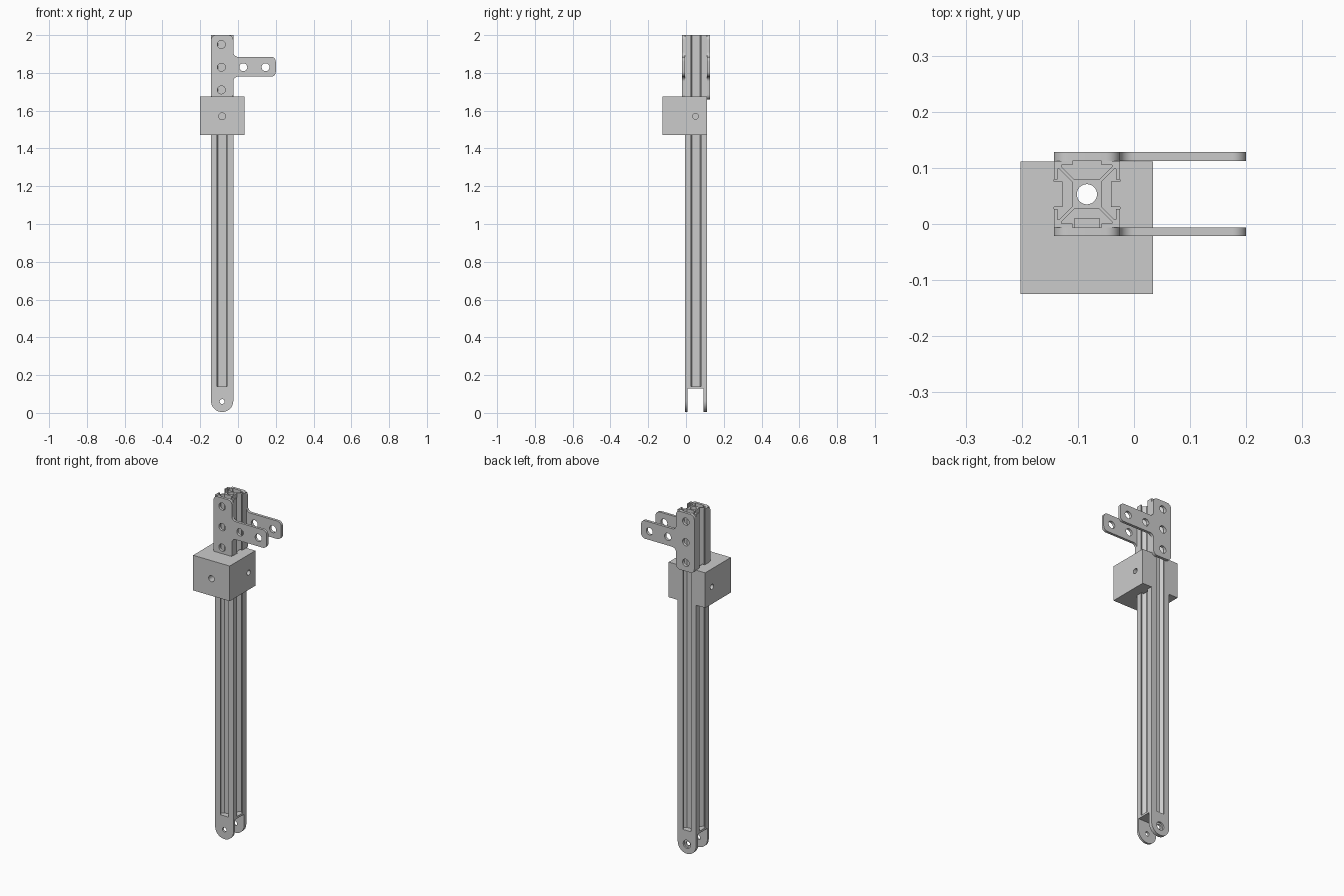
import bpy, bmesh, math
from mathutils import Vector, Matrix

if "Cube" in bpy.data.objects:
    bpy.data.objects.remove(bpy.data.objects["Cube"], do_unlink=True)

grey = bpy.data.materials.new("plain grey")
grey.use_nodes = True
grey.diffuse_color = (0.6, 0.6, 0.6, 1)
grey.node_tree.nodes["Principled BSDF"].inputs["Base Color"].default_value = (0.6, 0.6, 0.6, 1)

CX, CY, HALF = -0.084, 0.053, 0.059   # rail axis and half width
LEFT, RIGHT, FRONT, BACK = CX - HALF, CX + HALF, CY - HALF, CY + HALF


def circle(x, y, r, n=32):
    return [(x + r * math.cos(2 * math.pi * i / n), y + r * math.sin(2 * math.pi * i / n)) for i in range(n)]


def rounded(corners, steps=8):
    """Outline with an arc of the given radius at each (x, y, radius) corner."""
    out = []
    for i, (x, y, r) in enumerate(corners):
        p = Vector((x, y))
        a = (Vector(corners[i - 1][:2]) - p).normalized()
        b = (Vector(corners[(i + 1) % len(corners)][:2]) - p).normalized()
        half = a.angle(b) / 2
        centre = p + (a + b).normalized() * r / math.sin(half)
        start, end = ((p + d * r / math.tan(half) - centre).normalized() for d in (a, b))
        out += [tuple(centre + start.slerp(end, k / steps).normalized() * r) for k in range(steps + 1)]
    return out


def extrude(name, loops, low, high, upright=False):
    """Extrude an outline with holes along z, or along y when upright."""
    curve = bpy.data.curves.new(name, "CURVE")
    curve.dimensions, curve.fill_mode = "2D", "BOTH"
    curve.extrude = (high - low) / 2
    for loop in loops:
        s = curve.splines.new("POLY")
        s.points.add(len(loop) - 1)
        for point, (x, y) in zip(s.points, loop):
            point.co = (x, y, 0, 1)
        s.use_cyclic_u = True
    temp = bpy.data.objects.new(name, curve)
    bpy.context.collection.objects.link(temp)
    mesh = bpy.data.meshes.new_from_object(temp.evaluated_get(bpy.context.evaluated_depsgraph_get()))
    bpy.data.objects.remove(temp)
    mid = (low + high) / 2
    if upright:
        mesh.transform(Matrix.Translation((0, mid, 0)) @ Matrix.Rotation(math.pi / 2, 4, "X"))
    else:
        mesh.transform(Matrix.Translation((0, 0, mid)))
    bm = bmesh.new()
    bm.from_mesh(mesh)
    bmesh.ops.remove_doubles(bm, verts=bm.verts, dist=1e-5)
    bmesh.ops.recalc_face_normals(bm, faces=bm.faces)
    bm.to_mesh(mesh)
    bm.free()
    mesh.materials.clear()
    mesh.materials.append(grey)
    obj = bpy.data.objects.new(name, mesh)
    bpy.context.collection.objects.link(obj)
    return obj


def drill(obj, start, end, r):
    """Cut a round hole through obj from start to end."""
    start, end = Vector(start), Vector(end)
    axis = end - start
    bpy.ops.mesh.primitive_cylinder_add(vertices=32, radius=r, depth=axis.length, location=(start + end) / 2)
    cutter = bpy.context.object
    cutter.name = "hole_cutter"
    cutter.data.materials.append(grey)
    cutter.rotation_euler = axis.to_track_quat("Z", "Y").to_euler()
    cutter.hide_render = True
    mod = obj.modifiers.new("hole", "BOOLEAN")
    mod.operation, mod.object, mod.solver = "DIFFERENCE", cutter, "EXACT"
    bpy.context.view_layer.update()
    mesh = bpy.data.meshes.new_from_object(obj.evaluated_get(bpy.context.evaluated_depsgraph_get()))
    obj.modifiers.clear()
    obj.data = mesh
    bpy.data.objects.remove(cutter, do_unlink=True)


# Slotted rail: one T-slot outline repeated on four sides
slot = [(0.026, HALF), (0.026, 0.052), (0.045, 0.052), (0.045, 0.049), (0.022, 0.026)]
side = [(-HALF, HALF)] + [(-x, y) for x, y in slot] + slot[::-1]
profile = []
for turn in range(4):
    c, s = (1, 0, -1, 0)[turn], (0, -1, 0, 1)[turn]
    profile += [(CX + c * x - s * y, CY + s * x + c * y) for x, y in side]
bore = circle(CX, CY, 0.018)
extrude("slotted_rail", [profile, bore], 0.14, 2)

# Forked foot: bored cap and two rounded lugs
cap = [(LEFT, FRONT), (RIGHT, FRONT), (RIGHT, BACK), (LEFT, BACK)]
extrude("foot_cap", [cap, bore], 0.128, 0.14)
lug = rounded([(LEFT, 0.005, 0.0585), (RIGHT, 0.005, 0.0585), (RIGHT, 0.14, 0.0005), (LEFT, 0.14, 0.0005)], 16)
pin_hole = circle(CX, 0.06, 0.013)
extrude("front_lug", [lug, pin_hole], FRONT, 0.007, True)
back_lug = extrude("back_lug", [lug, pin_hole], 0.092, BACK, True)
drill(back_lug, (CX, 0.102, 0.06), (CX, 0.15, 0.06), 0.024)

# Sliding block: open channel at the back with keys reaching into the slots
key, reach = 0.023, 0.016
half_block = [(RIGHT, 0.111), (RIGHT, CY + key), (RIGHT - reach, CY + key), (RIGHT - reach, CY - key),
              (RIGHT, CY - key), (RIGHT, FRONT), (CX + key, FRONT), (CX + key, FRONT + reach)]
block_outline = [(-0.202, -0.125), (0.034, -0.125), (0.034, 0.111)] + half_block
block_outline += [(2 * CX - x, y) for x, y in half_block[::-1]] + [(-0.202, 0.111)]
block = extrude("sliding_block", [block_outline], 1.47, 1.675)
drill(block, (CX, -0.2, 1.57), (CX, 0.03, 1.57), 0.018)
drill(block, (-0.3, CY - 0.003, 1.57), (-0.11, CY - 0.003, 1.57), 0.015)
drill(block, (-0.06, CY - 0.003, 1.57), (0.1, CY - 0.003, 1.57), 0.015)

# Pair of T-shaped brackets on the front and back of the rail
tee = rounded([(LEFT, 1.66, 0.025), (RIGHT, 1.66, 0.025), (RIGHT, 1.78, 0.025), (0.2, 1.78, 0.025),
               (0.2, 1.885, 0.025), (RIGHT, 1.885, 0.025), (RIGHT, 2, 0.025), (LEFT, 2, 0.025)])
holes = [circle(-0.088, z, 0.021) for z in (1.71, 1.83, 1.95)] + [circle(x, 1.83, 0.021) for x in (0.028, 0.146)]
extrude("front_bracket", [tee] + holes, -0.021, FRONT, True)
extrude("back_bracket", [tee] + holes, BACK, 0.128, True)

# Smooth the round walls, keep the corners sharp
for obj in bpy.context.collection.objects:
    if obj.type == "MESH":
        bpy.ops.object.select_all(action="DESELECT")
        obj.select_set(True)
        bpy.context.view_layer.objects.active = obj
        bpy.ops.object.shade_smooth_by_angle(angle=math.radians(30))
